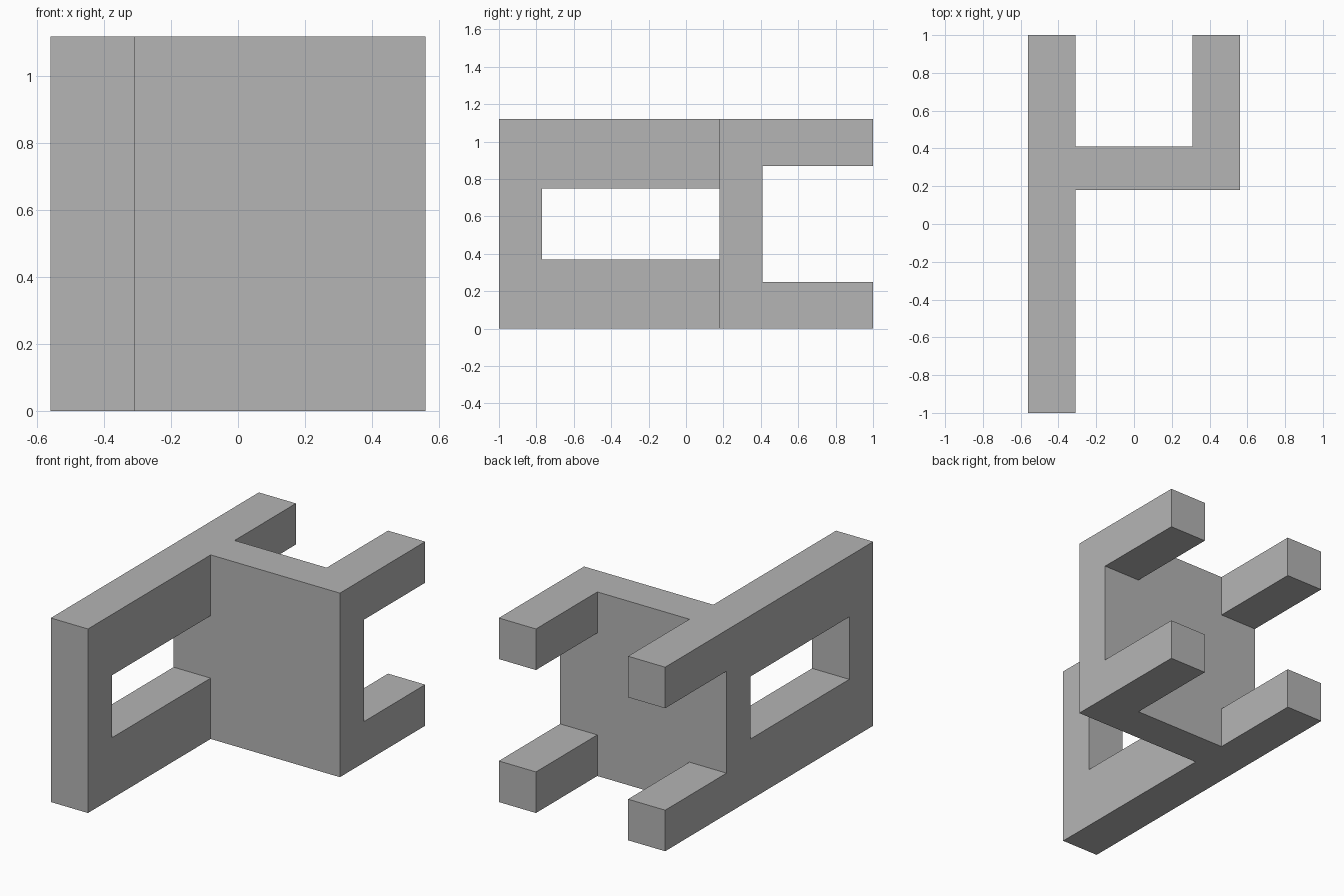
import bpy
import bmesh
from mathutils import Vector

cube = bpy.data.objects.get("Cube")
if cube:
    bpy.data.objects.remove(cube, do_unlink=True)

# Main dimensions
HALF_W, HALF_L, HEIGHT = 0.56, 1.0, 1.12
INNER = 0.31                    # inner face of the side arms
WALL_FRONT, WALL_BACK = 0.18, 0.41
PRONG = 0.25                    # prong height
OVER = 0.1                      # cutter overshoot

grey = bpy.data.materials.new("plain grey")
grey.use_nodes = True
colour = (0.46, 0.46, 0.46, 1)
grey.diffuse_color = colour
grey.node_tree.nodes["Principled BSDF"].inputs["Base Color"].default_value = colour


def add_object(name, bm):
    bmesh.ops.recalc_face_normals(bm, faces=bm.faces)
    mesh = bpy.data.meshes.new(name)
    bm.to_mesh(mesh)
    bm.free()
    mesh.materials.append(grey)
    obj = bpy.data.objects.new(name, mesh)
    bpy.context.collection.objects.link(obj)
    return obj


def box(name, low, high):
    low, high = Vector(low), Vector(high)
    bm = bmesh.new()
    bmesh.ops.create_cube(bm, size=1)
    for v in bm.verts:
        v.co = (low + high) / 2 + v.co * (high - low)
    return add_object(name, bm)


# Bracket body: plan outline raised to full height
outline = [(-HALF_W, -HALF_L), (-INNER, -HALF_L), (-INNER, WALL_FRONT),
           (HALF_W, WALL_FRONT), (HALF_W, HALF_L), (INNER, HALF_L),
           (INNER, WALL_BACK), (-INNER, WALL_BACK), (-INNER, HALF_L),
           (-HALF_W, HALF_L)]
bm = bmesh.new()
base = bm.faces.new([bm.verts.new((x, y, 0)) for x, y in outline])
top = bmesh.ops.extrude_face_region(bm, geom=[base])["geom"]
bmesh.ops.translate(bm, vec=(0, 0, HEIGHT),
                    verts=[g for g in top if isinstance(g, bmesh.types.BMVert)])
body = add_object("bracket_body", bm)

# Openings: window in the long arm, gap between upper and lower prongs
cutters = [
    box("window_cutter", (-HALF_W - OVER, -0.77, 0.37),
        (-INNER + OVER, WALL_FRONT, 0.75)),
    box("prong_gap_cutter", (-HALF_W - OVER, WALL_BACK, PRONG),
        (HALF_W + OVER, HALF_L + OVER, HEIGHT - PRONG)),
]
for cutter in cutters:
    cutter.hide_render = True
    cut = body.modifiers.new(cutter.name, "BOOLEAN")
    cut.operation = "DIFFERENCE"
    cut.solver = "EXACT"
    cut.object = cutter

# Bake the cuts and discard the cutters
bpy.context.view_layer.update()
solid = bpy.data.meshes.new_from_object(
    body.evaluated_get(bpy.context.evaluated_depsgraph_get()))
body.modifiers.clear()
body.data = solid
for cutter in cutters:
    bpy.data.objects.remove(cutter, do_unlink=True)
